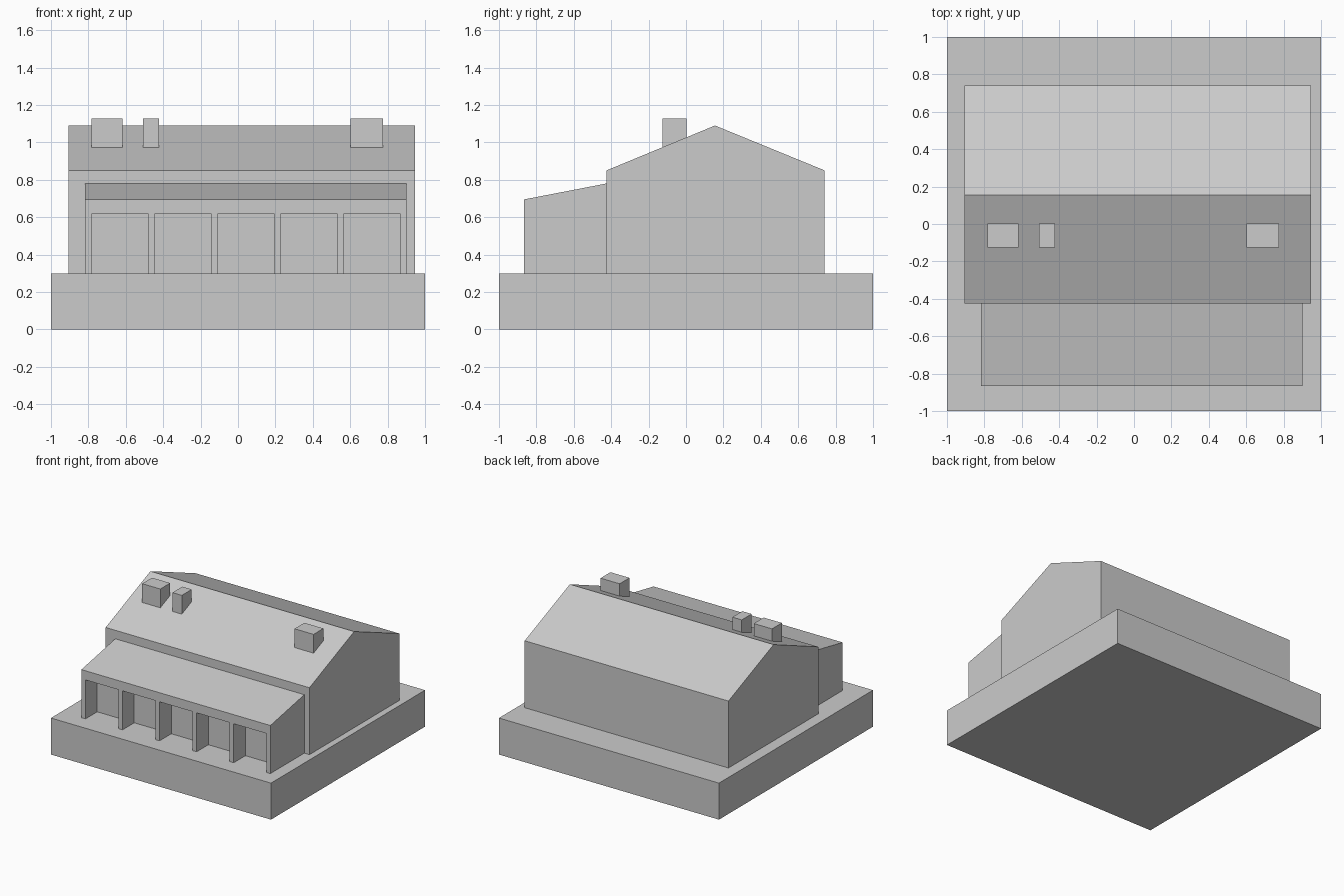
import bpy
import bmesh
from mathutils import Vector

default_cube = bpy.data.objects.get("Cube")
if default_cube:
    bpy.data.objects.remove(default_cube, do_unlink=True)

grey = bpy.data.materials.new("plain grey")
grey.use_nodes = True
grey.diffuse_color = (0.6, 0.6, 0.6, 1)
grey.node_tree.nodes["Principled BSDF"].inputs["Base Color"].default_value = (0.6, 0.6, 0.6, 1)


def add_prism(bm, profile, x0, x1):
    """Extrude a (y, z) profile along x."""
    face = bm.faces.new([bm.verts.new((x0, y, z)) for y, z in profile])
    result = bmesh.ops.extrude_face_region(bm, geom=[face])
    moved = [v for v in result["geom"] if isinstance(v, bmesh.types.BMVert)]
    bmesh.ops.translate(bm, verts=moved, vec=Vector((x1 - x0, 0, 0)))


def prism_object(name, profile, spans):
    bm = bmesh.new()
    for x0, x1 in spans:
        add_prism(bm, profile, x0, x1)
    bmesh.ops.recalc_face_normals(bm, faces=bm.faces)
    mesh = bpy.data.meshes.new(name)
    bm.to_mesh(mesh)
    bm.free()
    mesh.materials.append(grey)
    obj = bpy.data.objects.new(name, mesh)
    bpy.context.collection.objects.link(obj)
    return obj


def rect(y0, y1, z0, z1):
    return [(y0, z0), (y1, z0), (y1, z1), (y0, z1)]


GROUND = 0.30
FRONT, WALL, BACK, RIDGE = -0.865, -0.425, 0.741, 0.155

# Ground slab
prism_object("base_slab", rect(-1, 1, 0, GROUND), [(-1, 1)])

# Main house with gabled roof
prism_object("main_house",
             [(WALL, GROUND), (BACK, GROUND), (BACK, 0.85), (RIDGE, 1.09), (WALL, 0.85)],
             [(-0.905, 0.947)])

# Lean-to front with sloping roof
lean_to = prism_object("front_lean_to",
                       [(FRONT, GROUND), (WALL, GROUND), (WALL, 0.78), (FRONT, 0.695)],
                       [(-0.818, 0.90)])

# Row of recessed bays cut into the lean-to
bays = [(-0.781 + 0.337 * i, -0.481 + 0.337 * i) for i in range(5)]
cutter = prism_object("bay_cutter", rect(FRONT - 0.1, FRONT + 0.152, 0.2, 0.62), bays)
cutter.hide_render = True
cut = lean_to.modifiers.new("bays", "BOOLEAN")
cut.operation = "DIFFERENCE"
cut.solver = "EXACT"
cut.object = cutter
bpy.context.view_layer.objects.active = lean_to
bpy.ops.object.modifier_apply(modifier=cut.name)
bpy.data.objects.remove(cutter, do_unlink=True)

# Chimneys on the front roof slope
chimneys = {"right_chimney": (-0.783, -0.618),
            "small_chimney": (-0.508, -0.423),
            "left_chimney": (0.602, 0.775)}
for name, span in chimneys.items():
    prism_object(name, rect(-0.126, 0.002, 0.95, 1.128), [span])
